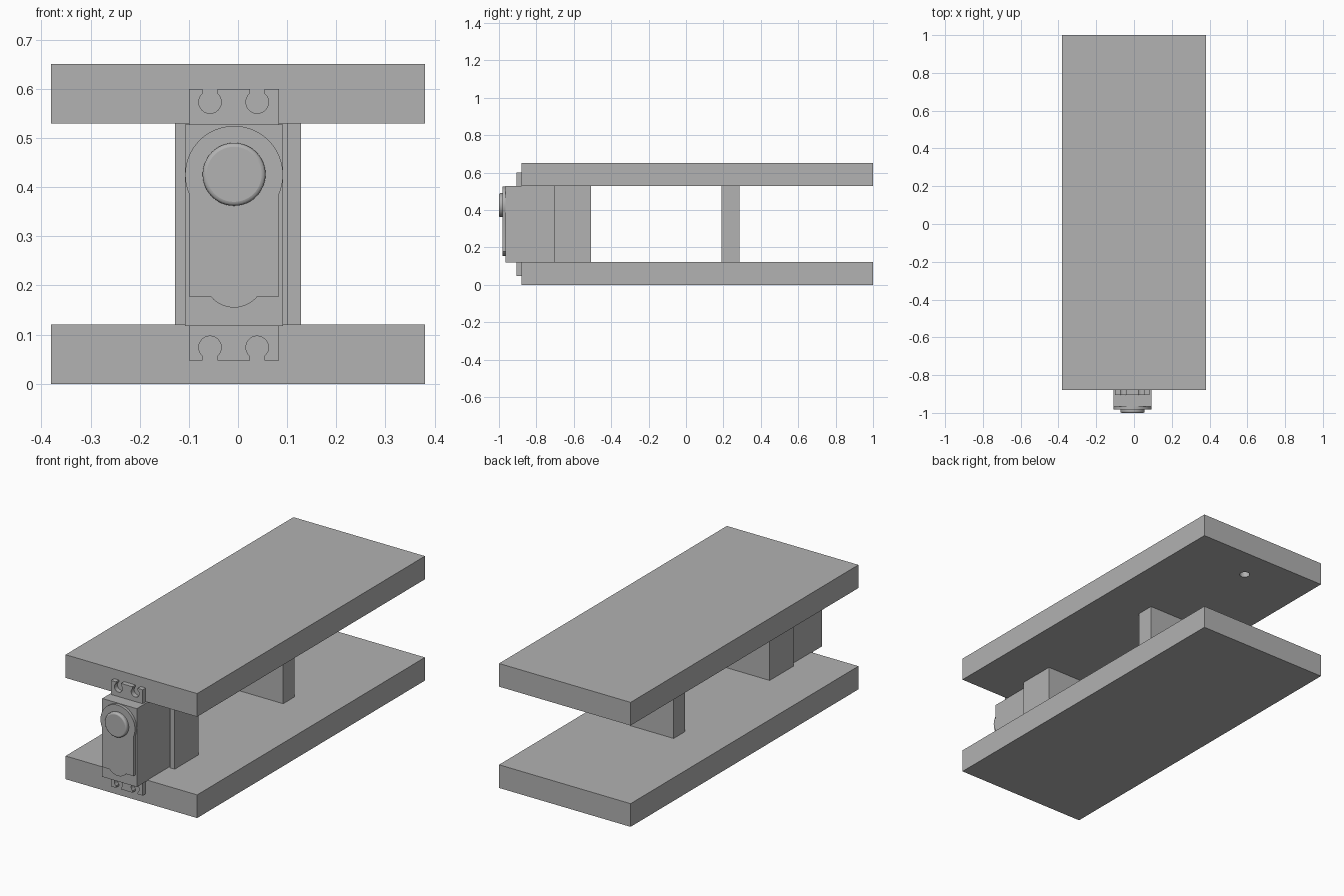
import bpy
import bmesh
from math import cos, sin, radians

cube = bpy.data.objects.get("Cube")
if cube:
    bpy.data.objects.remove(cube, do_unlink=True)

GREY = (0.445, 0.445, 0.445, 1)
mat = bpy.data.materials.new("plain grey")
mat.use_nodes = True
mat.diffuse_color = GREY
mat.node_tree.nodes["Principled BSDF"].inputs["Base Color"].default_value = GREY


def arc(cx, cz, r, a0, a1, n):
    angles = [radians(a0 + (a1 - a0) * i / n) for i in range(n + 1)]
    return [(cx + r * cos(a), cz + r * sin(a)) for a in angles]


def prism(name, outline, lo, hi, axis="y"):
    """Extrude a flat outline along y (outline in x, z) or z (outline in x, y)."""
    bm = bmesh.new()
    place = (lambda u, v: (u, lo, v)) if axis == "y" else (lambda u, v: (u, v, lo))
    step = (0, hi - lo, 0) if axis == "y" else (0, 0, hi - lo)
    face = bm.faces.new([bm.verts.new(place(u, v)) for u, v in outline])
    ext = bmesh.ops.extrude_face_region(bm, geom=[face])
    moved = [g for g in ext["geom"] if isinstance(g, bmesh.types.BMVert)]
    bmesh.ops.translate(bm, verts=moved, vec=step)
    bmesh.ops.recalc_face_normals(bm, faces=bm.faces)
    mesh = bpy.data.meshes.new(name)
    bm.to_mesh(mesh)
    bm.free()
    mesh.materials.append(mat)
    obj = bpy.data.objects.new(name, mesh)
    bpy.context.collection.objects.link(obj)
    return obj


def rect(x0, x1, v0, v1):
    return [(x0, v0), (x1, v0), (x1, v1), (x0, v1)]


def smooth(obj):
    bpy.ops.object.select_all(action="DESELECT")
    obj.select_set(True)
    bpy.context.view_layer.objects.active = obj
    bpy.ops.object.shade_smooth_by_angle(angle=radians(30))


# Two boards
LOW, HIGH, TOP = 0.121, 0.529, 0.65
board = rect(-0.38, 0.38, -0.88, 1)
prism("bottom_board", board, 0, LOW, "z")
top_board = prism("top_board", board, HIGH, TOP, "z")

# Blind hole in the underside of the top board
cutter = prism("hole_cutter", arc(-0.025, 0.83, 0.025, 0, 345, 23), HIGH - 0.05, HIGH + 0.07, "z")
cutter.hide_render = True
cutter.hide_viewport = True
hole = top_board.modifiers.new("hole", "BOOLEAN")
hole.operation = "DIFFERENCE"
hole.solver = "EXACT"
hole.object = cutter

# Rear spacer and the front holder, with a pocket for the motor
prism("rear_spacer", rect(-0.128, 0.128, 0.19, 0.285), LOW, HIGH, "z")
holder = [(-0.128, -0.705), (-0.1, -0.705), (-0.1, -0.54), (0.1, -0.54),
          (0.1, -0.705), (0.128, -0.705), (0.128, -0.508), (-0.128, -0.508)]
prism("motor_holder", holder, LOW, HIGH, "z")

# Motor body
prism("motor_body", rect(-0.108, 0.092, 0.118, 0.527), -0.966, -0.57)

# Mounting flange with keyhole slots, mirrored top to bottom
MID, Z_END = 0.3235, 0.6
upper = [(0.083, Z_END)]
for cx in (0.039, -0.057):
    upper += [(cx + 0.0148, Z_END)] + arc(cx, 0.573, 0.023, 50, -230, 20) + [(cx - 0.0148, Z_END)]
upper.append((-0.1, Z_END))
lower = [(x, 2 * MID - z) for x, z in reversed(upper)]
smooth(prism("mounting_flange", upper + lower, -0.905, -0.879))

# Raised cover: round head, straight sides, bulge at the foot
cover = arc(-0.008, 0.425, 0.0995, -23, 203, 48)
cover += [(-0.1, 0.178)] + arc(-0.008, 0.2166, 0.0616, 219, 321, 14) + [(0.083, 0.178)]
smooth(prism("motor_cover", cover, -0.981, -0.965))

# Output boss with a rounded rim
boss = prism("output_boss", arc(-0.008, 0.426, 0.064, 0, 352.5, 47), -1, -0.97)
rim = boss.modifiers.new("rim", "BEVEL")
rim.width = 0.008
rim.segments = 3
rim.angle_limit = radians(60)
smooth(boss)
